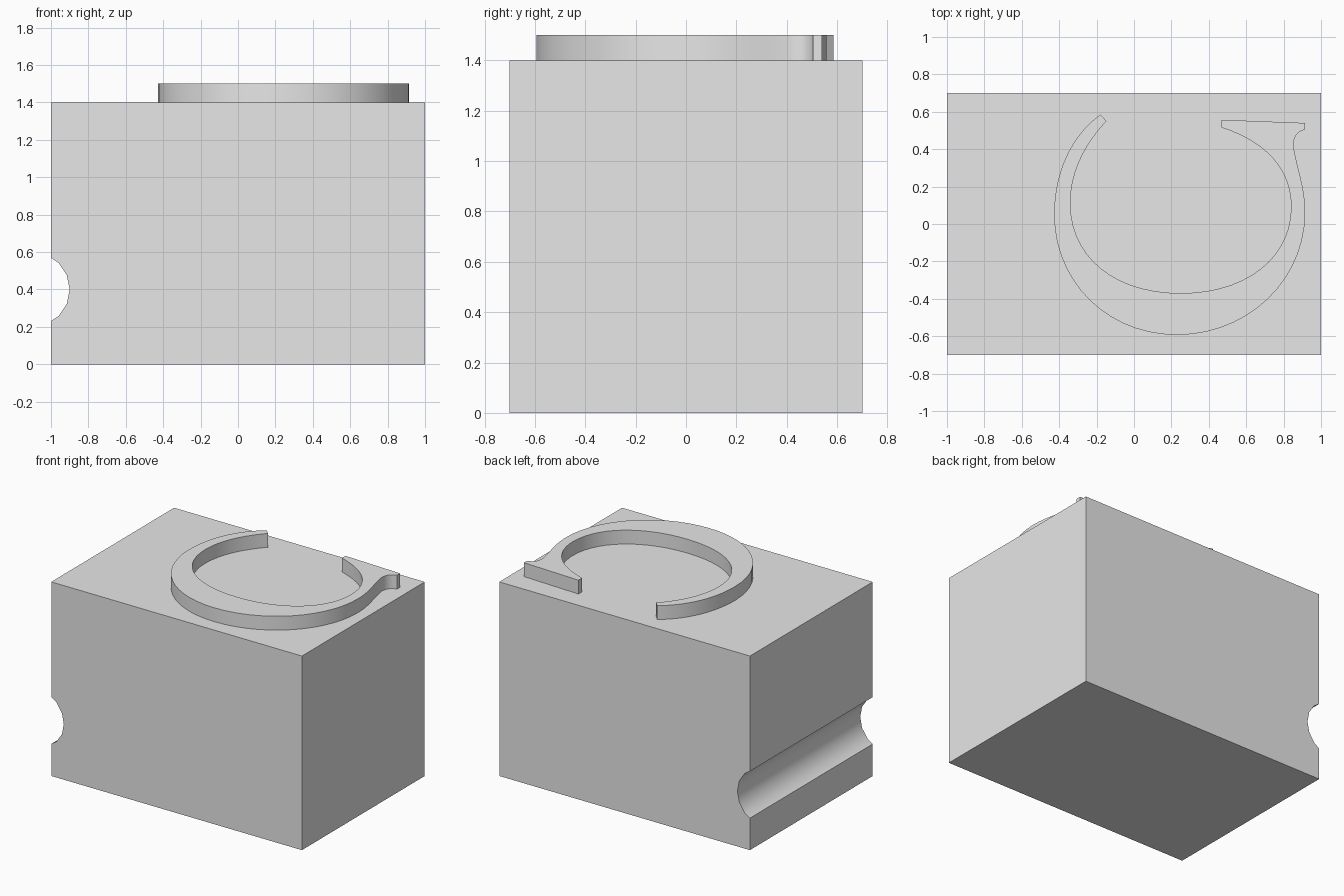
import bpy
import bmesh
from math import cos, sin, radians
from mathutils import Vector
from mathutils.geometry import interpolate_bezier

cube = bpy.data.objects.get("Cube")
if cube:
    bpy.data.objects.remove(cube, do_unlink=True)

grey = bpy.data.materials.new("plain grey")
grey.use_nodes = True
grey.diffuse_color = (0.8, 0.8, 0.8, 1)
grey.node_tree.nodes["Principled BSDF"].inputs["Base Color"].default_value = (0.8, 0.8, 0.8, 1)


def prism(name, outline, sweep):
    """Extrude a closed outline along the sweep vector."""
    bm = bmesh.new()
    base = bm.faces.new([bm.verts.new(p) for p in outline])
    top = bmesh.ops.extrude_face_region(bm, geom=[base], use_keep_orig=True)["geom"]
    bmesh.ops.translate(bm, vec=sweep, verts=[v for v in top if isinstance(v, bmesh.types.BMVert)])
    bmesh.ops.recalc_face_normals(bm, faces=bm.faces)
    mesh = bpy.data.meshes.new(name)
    bm.to_mesh(mesh)
    bm.free()
    mesh.materials.append(grey)
    obj = bpy.data.objects.new(name, mesh)
    bpy.context.collection.objects.link(obj)
    bpy.ops.object.select_all(action="DESELECT")
    obj.select_set(True)
    bpy.context.view_layer.objects.active = obj
    bpy.ops.object.shade_smooth_by_angle(angle=radians(30))
    return obj


def bezier_path(start, segments, steps=14):
    """Chain of cubic curves, each given as (handle, handle, end)."""
    path = [Vector(start)]
    for h1, h2, end in segments:
        path += interpolate_bezier(path[-1], Vector(h1), Vector(h2), Vector(end), steps + 1)[1:]
    return [p.to_2d() for p in path]


# Block with a round groove running along its right side
groove = [(-1.1 + 0.2 * cos(radians(a)), 0.4 + 0.2 * sin(radians(a)))
          for a in (-45, -22.5, 0, 22.5, 45)]
section = [(-1, 0), (-1, 0.231)] + groove + [(-1, 0.569), (-1, 1.4), (1, 1.4), (1, 0)]
prism("block", [(x, -0.7, z) for x, z in section], (0, 1.4, 0))

# Raised open ring: outer wall, then flat tip, then inner wall
outer = bezier_path((-0.18, 0.585, 0), [
    ((-0.34, 0.47, 0), (-0.427, 0.27, 0), (-0.427, 0.05, 0)),
    ((-0.427, -0.31, 0), (-0.14, -0.593, 0), (0.228, -0.593, 0)),
    ((0.61, -0.593, 0), (0.915, -0.3, 0), (0.915, 0.06, 0)),
    ((0.915, 0.2, 0), (0.87, 0.3, 0), (0.853, 0.415, 0)),
    ((0.85, 0.46, 0), (0.87, 0.495, 0), (0.915, 0.505, 0)),
])
inner = bezier_path((0.468, 0.516, 0), [
    ((0.7, 0.44, 0), (0.84, 0.3, 0), (0.84, 0.09, 0)),
    ((0.84, -0.18, 0), (0.6, -0.37, 0), (0.25, -0.37, 0)),
    ((-0.1, -0.37, 0), (-0.34, -0.18, 0), (-0.34, 0.11, 0)),
    ((-0.34, 0.27, 0), (-0.27, 0.42, 0), (-0.147, 0.55, 0)),
])
tip = [(0.915, 0.54), (0.468, 0.557)]
prism("raised_ring", [(x, y, 1.4) for x, y in [*outer, *tip, *inner]], (0, 0, 0.1))
